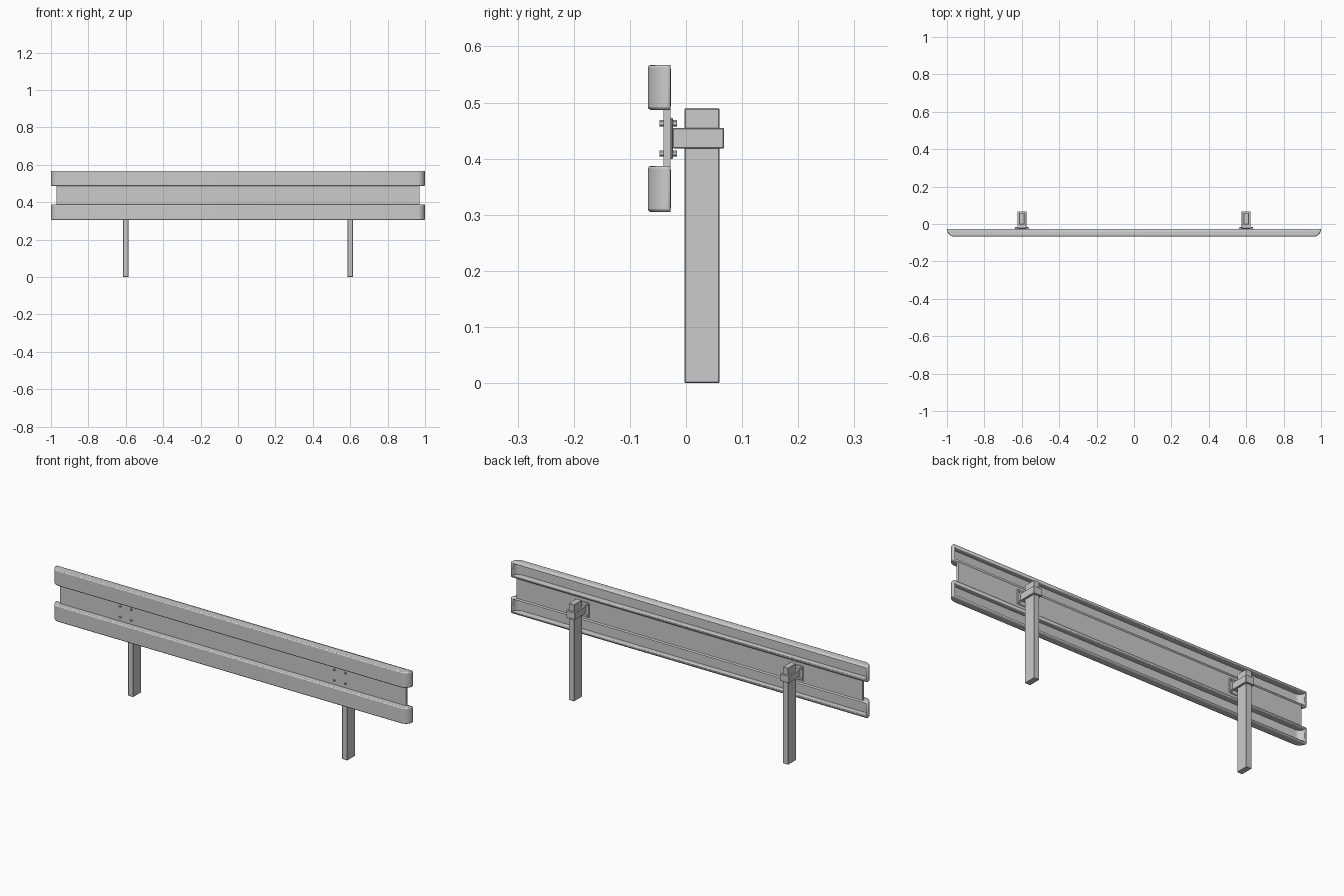
import bpy, bmesh
from math import pi, sin, cos, radians

if "Cube" in bpy.data.objects:
    bpy.data.objects.remove(bpy.data.objects["Cube"])


def add_mesh(name, bm):
    bmesh.ops.recalc_face_normals(bm, faces=bm.faces)
    me = bpy.data.meshes.new(name)
    bm.to_mesh(me)
    bm.free()
    ob = bpy.data.objects.new(name, me)
    bpy.context.collection.objects.link(ob)
    return ob


def bevel(ob, width, segments=1):
    m = ob.modifiers.new("bevel", 'BEVEL')
    m.width, m.segments = width, segments
    m.limit_method, m.angle_limit = 'ANGLE', radians(40)


def box(name, lo, hi, bev=0.0):
    bm = bmesh.new()
    bmesh.ops.create_cube(bm, size=1)
    for v in bm.verts:
        for i in range(3):
            v.co[i] = lo[i] if v.co[i] < 0 else hi[i]
    ob = add_mesh(name, bm)
    if bev:
        bevel(ob, bev)
    return ob


def smooth(ob):
    bpy.ops.object.select_all(action='DESELECT')
    ob.select_set(True)
    bpy.context.view_layer.objects.active = ob
    bpy.ops.object.shade_smooth_by_angle(angle=radians(30))


BACK, FRONT, R = -0.028, -0.068, 0.04


def channel(name, z0, z1):
    # open-backed channel with rounded ends
    left = [(-1 + R - R * cos(a), BACK - R * sin(a))
            for a in (i * pi / 16 for i in range(9))]
    path = left + [(-x, y) for x, y in reversed(left)]
    bm = bmesh.new()
    lo = [bm.verts.new((x, y, z0)) for x, y in path]
    hi = [bm.verts.new((x, y, z1)) for x, y in path]
    for i in range(len(path) - 1):
        bm.faces.new((lo[i], lo[i + 1], hi[i + 1], hi[i]))
    bm.faces.new(lo)
    bm.faces.new(hi)
    # the open boundary defeats recalculation, so orient by the front face
    bmesh.ops.recalc_face_normals(bm, faces=bm.faces)
    me_flip = max(bm.faces, key=lambda f: abs(f.normal.y) * f.calc_area()).normal.y > 0
    ob = add_mesh(name, bm)
    if me_flip:
        ob.data.flip_normals()
    bevel(ob, 0.005, 2)
    s = ob.modifiers.new("wall", 'SOLIDIFY')
    s.thickness, s.offset = 0.01, -1
    smooth(ob)


# rail: two channels and the flat web between them
channel("upper_channel", 0.487, 0.567)
channel("lower_channel", 0.305, 0.387)
box("rail_web", (-0.97, -0.04, 0.382), (0.97, BACK, 0.492))

for side, s in (("left", -1), ("right", 1)):
    cx = 0.6 * s
    # post
    box(side + "_post", (cx - 0.015, -0.003, 0), (cx + 0.015, 0.06, 0.49), 0.002)
    # clamp strap wrapped around the post
    box(side + "_clamp", (cx - 0.024, -0.024, 0.418), (cx + 0.024, 0.068, 0.455), 0.002)
    # mounting plate
    box(side + "_plate", (cx - 0.04, BACK, 0.399), (cx + 0.04, -0.023, 0.473), 0.002)
    # bolts through web and plate
    for dx in (-0.031, 0.031):
        for z in (0.409, 0.463):
            bm = bmesh.new()
            for r, length, yc, n in ((0.0055, 0.007, -0.0435, 6),
                                     (0.0055, 0.007, -0.0195, 6),
                                     (0.003, 0.03, -0.031, 12)):
                g = bmesh.ops.create_cone(bm, cap_ends=True, segments=n,
                                          radius1=r, radius2=r, depth=length)
                for v in g["verts"]:
                    x, y, h = v.co
                    v.co = (cx + dx + x, yc + h, z + y)
            add_mesh(side + "_bolt", bm)
